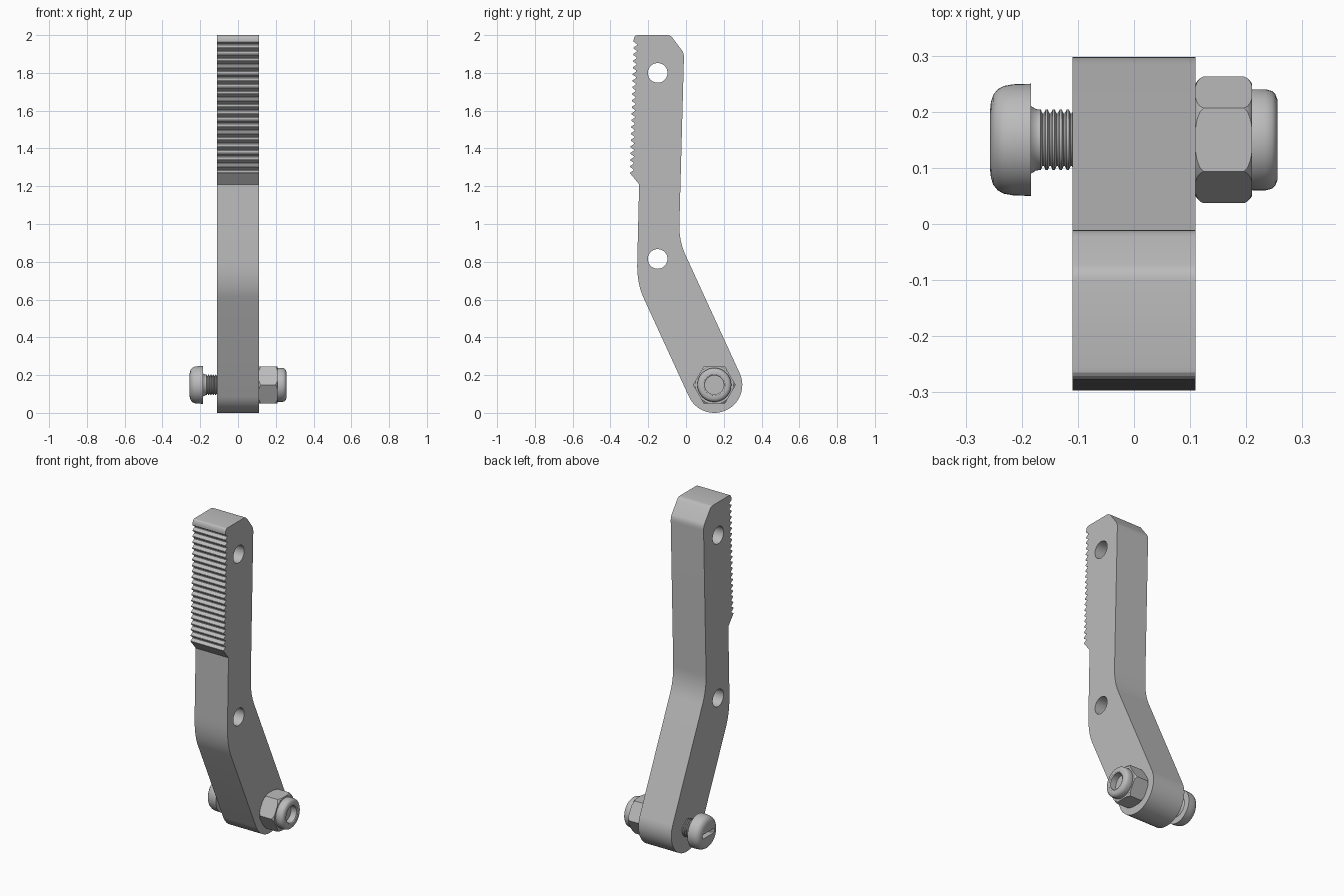
import bpy, bmesh, math
from mathutils import Vector

if "Cube" in bpy.data.objects:
    bpy.data.objects.remove(bpy.data.objects["Cube"])

grey = bpy.data.materials.new("plain grey")
grey.use_nodes = True
grey.diffuse_color = (0.5, 0.5, 0.5, 1)
grey.node_tree.nodes["Principled BSDF"].inputs["Base Color"].default_value = (0.5, 0.5, 0.5, 1)

HALF = 0.11                  # half thickness of the arm
PIVOT = (0.15, 0.148)        # y, z of the screw axis
HOLE = 0.052


def finish(name, bm):
    bmesh.ops.recalc_face_normals(bm, faces=bm.faces)
    mesh = bpy.data.meshes.new(name)
    bm.to_mesh(mesh)
    bm.free()
    obj = bpy.data.objects.new(name, mesh)
    mesh.materials.append(grey)
    bpy.context.collection.objects.link(obj)
    return obj


def select(obj):
    bpy.ops.object.select_all(action='DESELECT')
    obj.select_set(True)
    bpy.context.view_layer.objects.active = obj


def prism(name, outline, x0, x1):
    """Extrude a (y, z) outline along x."""
    bm = bmesh.new()
    face = bm.faces.new([bm.verts.new((x0, y, z)) for y, z in outline])
    new = bmesh.ops.extrude_face_region(bm, geom=[face])["geom"]
    bmesh.ops.translate(bm, vec=(x1 - x0, 0, 0),
                        verts=[v for v in new if isinstance(v, bmesh.types.BMVert)])
    return finish(name, bm)


def circle(center, r, n, start=0.0, sweep=math.tau):
    return [(center[0] + r * math.cos(start + sweep * i / n),
             center[1] + r * math.sin(start + sweep * i / n)) for i in range(n)]


def lathe(name, profile, n=48):
    """Turn an (x, radius) profile around the screw axis."""
    bm = bmesh.new()
    rings = [[bm.verts.new((x, y, z)) for y, z in circle(PIVOT, r, n)] for x, r in profile]
    for a, b in zip(rings, rings[1:]):
        for i in range(n):
            j = (i + 1) % n
            bm.faces.new((a[i], a[j], b[j], b[i]))
    bm.faces.new(rings[0])
    bm.faces.new(rings[-1])
    return finish(name, bm)


def combine(obj, tool, operation='DIFFERENCE'):
    select(obj)
    mod = obj.modifiers.new("cut", 'BOOLEAN')
    mod.operation, mod.object, mod.solver = operation, tool, 'EXACT'
    bpy.ops.object.modifier_apply(modifier=mod.name)
    bpy.data.objects.remove(tool)


def smooth(obj, angle=30):
    select(obj)
    bpy.ops.object.shade_smooth_by_angle(angle=math.radians(angle))


def bend(a, corner, b, n=8):
    """Rounded corner between two points."""
    a, c, b = Vector(a), Vector(corner), Vector(b)
    return [tuple(a * (1 - t) ** 2 + c * 2 * t * (1 - t) + b * t * t)
            for t in (i / n for i in range(n + 1))]


# Arm: round foot, bent shank, chamfered top, toothed front
tilt = math.atan(0.46)
outline = circle(PIVOT, 0.148, 32, math.pi + tilt, math.pi)
outline.append((PIVOT[0] + 0.148 * math.cos(tilt), PIVOT[1] + 0.148 * math.sin(tilt)))
outline += bend((0.0, 0.83), (-0.0375, 0.909), (-0.035, 1.0))
outline += bend((-0.011, 1.88), (-0.01, 1.905), (-0.022, 1.92), 4)
outline += bend((-0.072, 1.986), (-0.083, 2.0), (-0.1, 2.0), 4)
outline += bend((-0.255, 2.0), (-0.276, 2.0), (-0.277, 1.975), 4)
TEETH = 20
top, bottom = Vector((-0.277, 1.968)), Vector((-0.297, 1.27))
step = (bottom - top) / TEETH
for i in range(TEETH):
    for along, depth in ((0.1, 0), (0.45, 0.018), (0.6, 0.018), (0.95, 0)):
        p = top + step * (i + along)
        outline.append((p.x + depth, p.y))
outline += [tuple(bottom), (-0.248, 1.21)]
outline += bend((-0.258, 0.8), (-0.261, 0.688), (-0.226, 0.612))
arm = prism("arm", outline, -HALF, HALF)
for center in ((-0.15, 1.80), (-0.15, 0.815), PIVOT):
    combine(arm, prism("hole_cutter", circle(center, HOLE, 48), -0.3, 0.3))
smooth(arm, 25)

# Screw shaft with ringed thread and a flared neck under the head
PITCH = 0.0125
thread = [(-0.19, 0.068), (-0.183, 0.06), (-0.175, 0.055)]
x = -0.17
while x < 0.2:
    thread += [(x, 0.054), (x + PITCH * 0.3, 0.054),
               (x + PITCH * 0.55, 0.047), (x + PITCH * 0.75, 0.047)]
    x += PITCH
smooth(lathe("screw_shaft", thread))

# Domed screw head with a tapered cross recess
head = lathe("screw_head", [(-0.184, 0.06), (-0.184, 0.1), (-0.215, 0.099), (-0.232, 0.096),
                            (-0.243, 0.09), (-0.251, 0.08), (-0.255, 0.067),
                            (-0.257, 0.05), (-0.257, 0.02)])
for turn in (False, True):
    bm = bmesh.new()
    bmesh.ops.create_cube(bm, size=1)
    for v in bm.verts:
        inner = v.co.x > 0
        long, wide = v.co.y * (0.05 if inner else 0.12), v.co.z * (0.018 if inner else 0.026)
        y, z = (wide, long) if turn else (long, wide)
        v.co = (-0.21 if inner else -0.262, PIVOT[0] + y, PIVOT[1] + z)
    combine(head, finish("cross_cutter", bm))
smooth(head)

# Hex nut with rounded corners
nut = prism("hex_nut", circle(PIVOT, 0.113, 6), HALF, 0.21)
combine(nut, lathe("nut_rounding", [(0.109, 0.099), (0.113, 0.105), (0.118, 0.110), (0.128, 0.115),
                                    (0.192, 0.115), (0.202, 0.110), (0.207, 0.105),
                                    (0.211, 0.099)], 96), 'INTERSECT')
smooth(nut, 25)

# Locking collar with an open bore
smooth(lathe("nut_collar", [(0.2, 0.086), (0.212, 0.09), (0.235, 0.09), (0.246, 0.087), (0.252, 0.081),
                            (0.256, 0.071), (0.256, 0.056), (0.252, 0.05), (0.215, 0.05)]))
